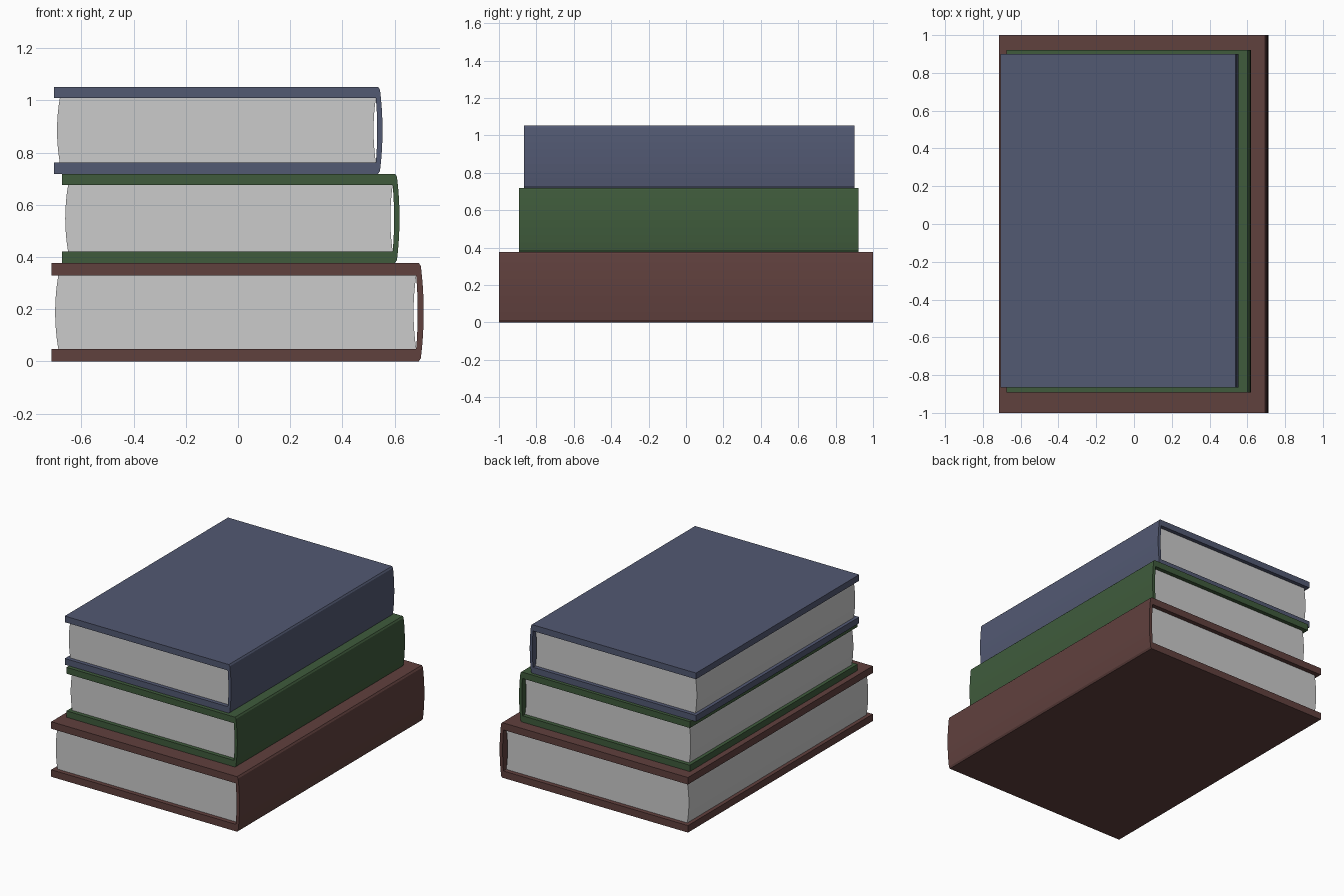
import bpy, bmesh

if "Cube" in bpy.data.objects:
    bpy.data.objects.remove(bpy.data.objects["Cube"])

H = 0.377    # height of the largest book
T = 0.048    # cover board thickness


def extrude_profile(name, profile, y0, y1, location, scale, color=None):
    # Extrude a closed xz outline along y
    bm = bmesh.new()
    face = bm.faces.new([bm.verts.new((x, y0, z)) for x, z in profile])
    result = bmesh.ops.extrude_face_region(bm, geom=[face])
    verts = [v for v in result["geom"] if isinstance(v, bmesh.types.BMVert)]
    bmesh.ops.translate(bm, verts=verts, vec=(0, y1 - y0, 0))
    bmesh.ops.recalc_face_normals(bm, faces=bm.faces)
    bmesh.ops.scale(bm, verts=bm.verts, vec=(scale, scale, scale))
    mesh = bpy.data.meshes.new(name)
    bm.to_mesh(mesh)
    bm.free()
    obj = bpy.data.objects.new(name, mesh)
    obj.location = location
    bpy.context.collection.objects.link(obj)
    if color:
        mat = bpy.data.materials.new(name + "_color")
        mat.diffuse_color = (*color, 1)
        mat.use_nodes = True
        mat.node_tree.nodes["Principled BSDF"].inputs["Base Color"].default_value = mat.diffuse_color
        mesh.materials.append(mat)


def arc(x_end, bulge, z0, z1, n=8):
    # Shallow parabolic curve from z0 up to z1
    return [(x_end + bulge * (1 - (2 * i / n - 1) ** 2), z0 + (z1 - z0) * i / n)
            for i in range(n + 1)]


def book(name, scale, x_left, y_mid, z, color):
    loc = (x_left, y_mid, z)
    # Cover: two boards joined by a gently rounded spine
    outer = [(1.408, 0)] + arc(1.416, 0.011, 0.012, H - 0.012) + [(1.408, H)]
    inner = arc(1.398, 0.006, T, H - T)[::-1]
    cover = [(0, 0)] + outer + [(0, H), (0, H - T)] + inner + [(0, T)]
    extrude_profile(name + "_cover", cover, -1, 1, loc, scale, color)
    # Page block: both edges bow away from the spine
    fore_edge = arc(0.026, -0.012, T, H - T)
    back_edge = arc(1.398, -0.010, T, H - T)[::-1]
    extrude_profile(name + "_pages", fore_edge + back_edge, -0.97, 0.97, loc, scale)


book("bottom_book", 1.0, -0.715, 0, 0, (0.118, 0.052, 0.048))
book("middle_book", 0.907, -0.675, 0.015, H, (0.05, 0.105, 0.045))
book("top_book", 0.883, -0.706, 0.017, H * 1.907, (0.085, 0.1, 0.17))
